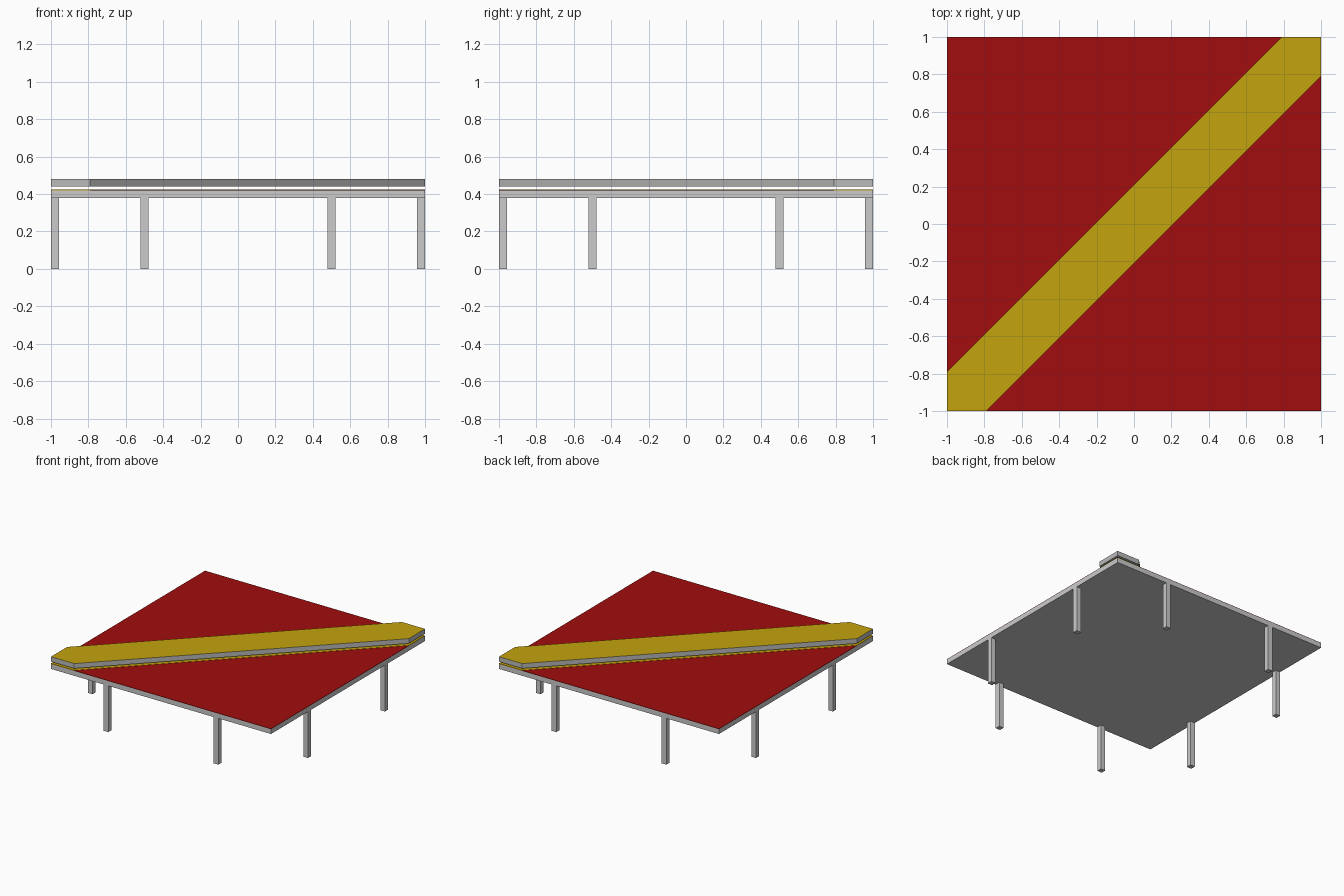
import bpy, bmesh

if "Cube" in bpy.data.objects:
    bpy.data.objects.remove(bpy.data.objects["Cube"])

H = 1.0          # half width of the platform
C = 0.79         # where the diagonal band meets the edges
LEG = 0.042      # leg thickness
BAND = [(-H, -H), (-C, -H), (H, C), (H, H), (C, H), (-H, -C)]


def material(name, color):
    m = bpy.data.materials.new(name)
    m.diffuse_color = (*color, 1)
    m.use_nodes = True
    m.node_tree.nodes["Principled BSDF"].inputs["Base Color"].default_value = m.diffuse_color
    return m


red = material("red", (0.36, 0.004, 0.004))
yellow = material("yellow", (0.55, 0.37, 0.004))
grey = material("grey", (0.5, 0.5, 0.5))


def prism(name, outline, z0, z1, mats=(), top_index=0):
    """Extrude a flat outline from z0 to z1; the top face may have its own material."""
    bm = bmesh.new()
    base = bm.faces.new([bm.verts.new((x, y, z0)) for x, y in outline])
    ext = bmesh.ops.extrude_face_region(bm, geom=[base], use_keep_orig=True)
    for v in (g for g in ext["geom"] if isinstance(g, bmesh.types.BMVert)):
        v.co.z = z1
    bmesh.ops.recalc_face_normals(bm, faces=bm.faces)
    for f in bm.faces:
        if f.normal.z > 0.9:
            f.material_index = top_index
    mesh = bpy.data.meshes.new(name)
    bm.to_mesh(mesh)
    bm.free()
    for m in mats:
        mesh.materials.append(m)
    obj = bpy.data.objects.new(name, mesh)
    bpy.context.collection.objects.link(obj)
    return obj


def rect(cx, cy, half):
    return [(cx - half, cy - half), (cx + half, cy - half),
            (cx + half, cy + half), (cx - half, cy + half)]


# Platform board
prism("platform_board", rect(0, 0, H), 0.38, 0.42)

# Thin coloured surface: two red triangles and the yellow band between them
prism("red_panel_front", [(-C, -H), (H, -H), (H, C)], 0.42, 0.423, [red])
prism("red_panel_back", [(C, H), (-H, H), (-H, -C)], 0.42, 0.423, [red])
prism("yellow_band", BAND, 0.42, 0.425, [yellow])

# Raised diagonal walkway, grey with a yellow top
prism("raised_walkway", BAND, 0.44, 0.48, [grey, yellow], top_index=1)

# Eight legs, two flush with each side
e = H - LEG / 2
for sx in (-1, 1):
    for sy in (-1, 1):
        prism("side_leg", rect(sx * e, sy * 0.5, LEG / 2), 0, 0.38)
        prism("end_leg", rect(sx * 0.5, sy * e, LEG / 2), 0, 0.38)
